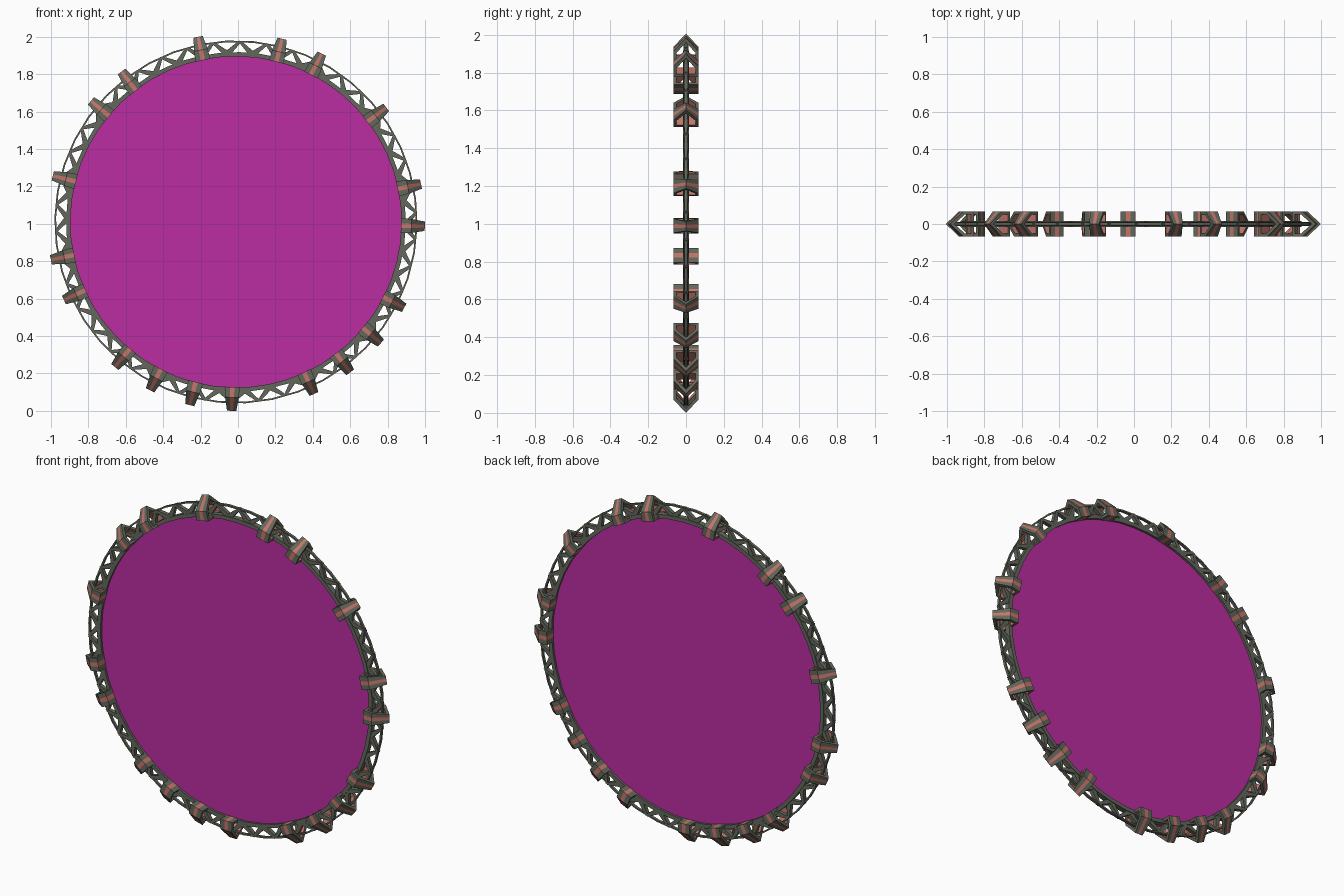
import bpy, bmesh, math
from mathutils import Vector

if "Cube" in bpy.data.objects:
    bpy.data.objects.remove(bpy.data.objects["Cube"])

CX, CZ = -0.011, 1.01          # centre of the portal
STEP = 2 * math.pi / 28        # the ring has 28 slots
OFF = math.radians(-1.3)


def material(name, rgb):
    m = bpy.data.materials.new(name)
    m.diffuse_color = (*rgb, 1)
    m.use_nodes = True
    m.node_tree.nodes["Principled BSDF"].inputs["Base Color"].default_value = m.diffuse_color
    return m


GREEN = material("grey_green_metal", (0.125, 0.137, 0.105))
RED = material("dusty_red", (0.56, 0.18, 0.145))
MAGENTA = material("magenta_field", (0.50, 0.026, 0.36))


def pos(a, r, t=0, y=0):
    """Point at angle a, radius r, tangential offset t and depth y."""
    c, s = math.cos(a), math.sin(a)
    return Vector((CX + r * c - t * s, y, CZ + r * s + t * c))


def finish(bm, name, mats):
    bmesh.ops.recalc_face_normals(bm, faces=bm.faces)
    me = bpy.data.meshes.new(name)
    bm.to_mesh(me)
    bm.free()
    for m in mats:
        me.materials.append(m)
    ob = bpy.data.objects.new(name, me)
    bpy.context.collection.objects.link(ob)
    return ob


def ring(name, r0, r1, half, n):
    """Flat ring with a rectangular section."""
    bm = bmesh.new()
    rows = [[bm.verts.new(pos(OFF + 2 * math.pi * i / n, r, 0, y))
             for r, y in ((r0, -half), (r1, -half), (r1, half), (r0, half))] for i in range(n)]
    for i in range(n):
        a, b = rows[i], rows[(i + 1) % n]
        for k in range(4):
            bm.faces.new((a[k], a[(k + 1) % 4], b[(k + 1) % 4], b[k]))
    return finish(bm, name, [GREEN])


def bar(bm, a0, r0, a1, r1, w0, w1, half):
    """Tapered flat bar between two polar points."""
    p, q = pos(a0, r0), pos(a1, r1)
    d = (q - p).normalized()
    n = Vector((-d.z, 0, d.x))
    vs = [[bm.verts.new(v + Vector((0, y, 0))) for v in
           (p + n * w0, p - n * w0, q - n * w1, q + n * w1)] for y in (-half, half)]
    bm.faces.new(vs[0])
    bm.faces.new(vs[1])
    for k in range(4):
        j = (k + 1) % 4
        bm.faces.new((vs[0][k], vs[0][j], vs[1][j], vs[1][k]))


# energy field: thin disc
bm = bmesh.new()
front = [bm.verts.new(pos(OFF + 2 * math.pi * i / 84, 0.898, 0, -0.003)) for i in range(84)]
back = [bm.verts.new(v.co + Vector((0, 0.006, 0))) for v in front]
bm.faces.new(front)
bm.faces.new(back)
for i in range(84):
    j = (i + 1) % 84
    bm.faces.new((front[i], front[j], back[j], back[i]))
finish(bm, "energy_field", [MAGENTA])

# inner ring with a thicker lip, and thin outer ring
ring("inner_ring", 0.885, 0.908, 0.016, 56)
ring("outer_ring", 0.962, 0.971, 0.008, 42)

# zigzag lattice between the two rings
bm = bmesh.new()
P = 2 * math.pi / 42
for i in range(42):
    a = OFF + i * P
    bar(bm, a, 0.900, a + P / 2, 0.965, 0.016, 0.007, 0.012)
    bar(bm, a + P, 0.900, a + P / 2, 0.965, 0.016, 0.007, 0.0115)
finish(bm, "lattice", [GREEN])

# clamps: hollow house-shaped frames with a red band round the middle
# profile points are (radius, depth, half width)
OUTER = [(0.882, -0.067, 0.040), (0.938, -0.067, 0.037), (1.010, 0, 0.025),
         (0.938, 0.067, 0.037), (0.882, 0.067, 0.040)]
INNER = [(0.897, -0.050, 0.039), (0.932, -0.050, 0.037), (0.986, 0, 0.028),
         (0.932, 0.050, 0.037), (0.897, 0.050, 0.039)]
SLOTS = (0, 1, 3, 5, 6, 8, 10, 11, 13, 15, 16, 18, 19, 20, 21, 23, 24, 25, 26)
for num, slot in enumerate(SLOTS):
    ang = OFF + slot * STEP
    bm = bmesh.new()
    out = [[bm.verts.new(pos(ang, r, w * f, y)) for f in (-1, -0.3, 0.3, 1)] for r, y, w in OUTER]
    inn = [[bm.verts.new(pos(ang, r, w * f, y)) for f in (-1, 1)] for r, y, w in INNER]
    for k in range(5):
        o, p, i, j = out[k], out[(k + 1) % 5], inn[k], inn[(k + 1) % 5]
        for s in range(3):                       # outer skin, red in the middle
            f = bm.faces.new((o[s], o[s + 1], p[s + 1], p[s]))
            f.material_index = 1 if s == 1 else 0
        bm.faces.new((i[0], i[1], j[1], j[0])).material_index = 1
        bm.faces.new((o[0], p[0], j[0], i[0]))   # end rims
        bm.faces.new((o[3], p[3], j[1], i[1]))
    finish(bm, f"clamp_{num + 1}", [GREEN, RED])
